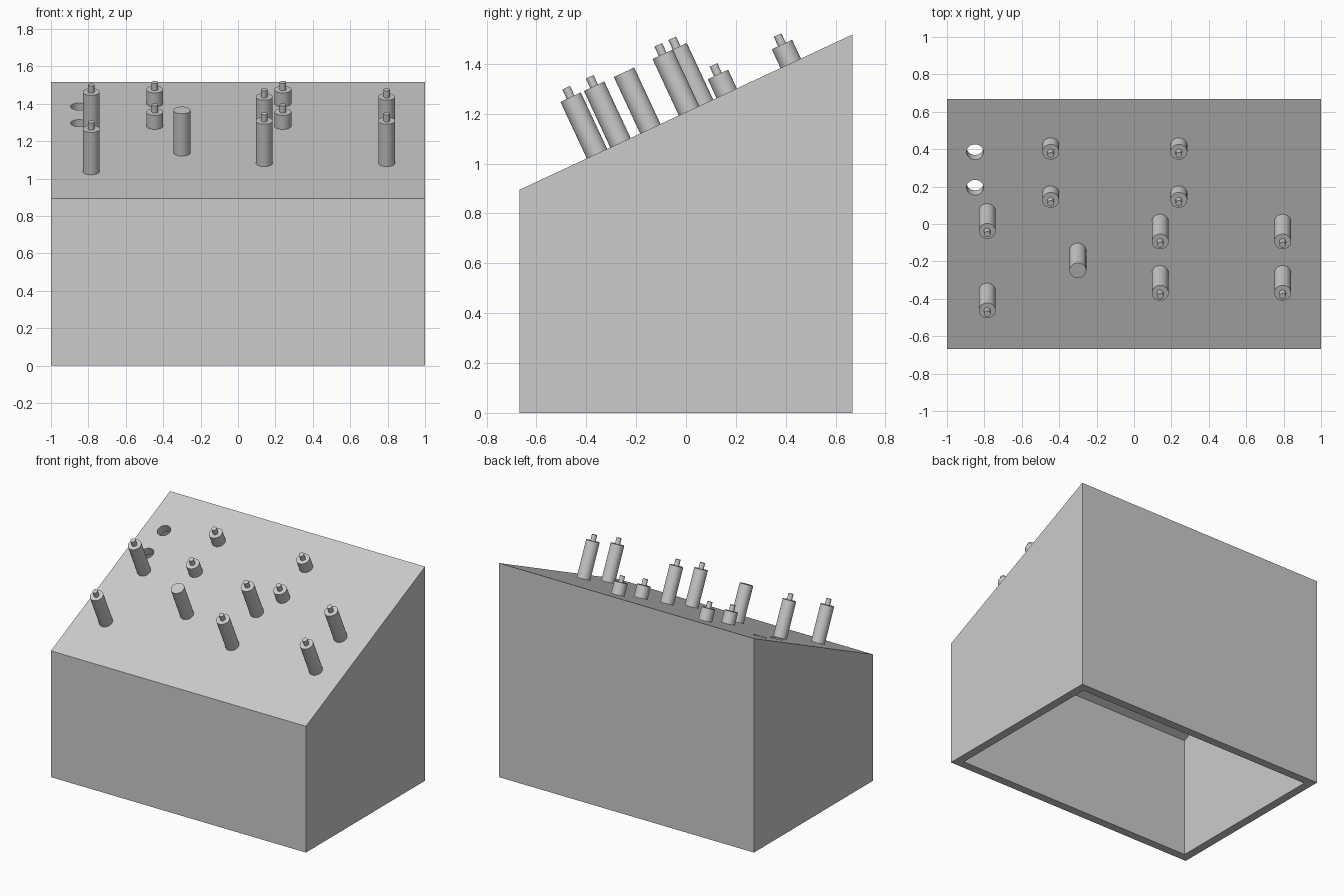
import bpy
import bmesh
import math
from mathutils import Vector, Matrix

if "Cube" in bpy.data.objects:
    bpy.data.objects.remove(bpy.data.objects["Cube"], do_unlink=True)

TILT = math.radians(25)
MID_Z = 1.206          # height of the sloped top at y = 0
WALL = 0.06
PEG_R, PIN_R = 0.045, 0.017
NORMAL = Vector((0, -math.sin(TILT), math.cos(TILT)))

grey = bpy.data.materials.new("plain grey")
grey.use_nodes = True
grey.diffuse_color = (0.6, 0.6, 0.6, 1)
grey.node_tree.nodes["Principled BSDF"].inputs["Base Color"].default_value = (0.6, 0.6, 0.6, 1)


def make_object(name, bm):
    bmesh.ops.recalc_face_normals(bm, faces=bm.faces)
    mesh = bpy.data.meshes.new(name)
    bm.to_mesh(mesh)
    bm.free()
    mesh.materials.append(grey)
    obj = bpy.data.objects.new(name, mesh)
    bpy.context.collection.objects.link(obj)
    return obj


def on_slope(x, y):
    return Vector((x, y, MID_Z + y * math.tan(TILT)))


def wedge(name, half_x, half_y, bottom, drop):
    """Box whose top follows the slope, lowered by drop."""
    bm = bmesh.new()
    front, back = (on_slope(0, s * half_y).z - drop for s in (-1, 1))
    profile = [(-half_y, bottom), (half_y, bottom), (half_y, back), (-half_y, front)]
    face = bm.faces.new([bm.verts.new((-half_x, y, z)) for y, z in profile])
    ext = bmesh.ops.extrude_face_region(bm, geom=[face])
    verts = [v for v in ext["geom"] if isinstance(v, bmesh.types.BMVert)]
    bmesh.ops.translate(bm, vec=(2 * half_x, 0, 0), verts=verts)
    return make_object(name, bm)


def add_rod(bm, x, y, radius, low, high):
    """Cylinder square to the slope, between two heights above it."""
    centre = on_slope(x, y) + NORMAL * (low + high) / 2
    bmesh.ops.create_cone(bm, cap_ends=True, segments=32, radius1=radius, radius2=radius,
                          depth=high - low,
                          matrix=Matrix.Translation(centre) @ Matrix.Rotation(TILT, 4, 'X'))


def cut(target, cutter):
    cutter.hide_render = True
    mod = target.modifiers.new("cut", 'BOOLEAN')
    mod.operation = 'DIFFERENCE'
    mod.solver = 'EXACT'
    mod.object = cutter
    bpy.context.view_layer.objects.active = target
    bpy.ops.object.modifier_apply(modifier=mod.name)
    bpy.data.objects.remove(cutter, do_unlink=True)


def smooth(obj):
    bpy.ops.object.select_all(action='DESELECT')
    obj.select_set(True)
    bpy.context.view_layer.objects.active = obj
    bpy.ops.object.shade_smooth_by_angle(angle=math.radians(30))


# Hollow case, open underneath
case = wedge("sloped_case", 1, 0.667, 0, 0)
cut(case, wedge("case_hollow", 1 - WALL, 0.667 - WALL, -0.2, WALL / math.cos(TILT)))

# Two round holes through the sloped top
for y in (0.385, 0.195):
    bm = bmesh.new()
    add_rod(bm, -0.85, y, PEG_R, -0.15, 0.1)
    cut(case, make_object("hole_cutter", bm))
smooth(case)


def peg(name, x, y, length, pin=0.042):
    bm = bmesh.new()
    add_rod(bm, x, y, PEG_R, 0, length)
    if pin:
        add_rod(bm, x, y, PIN_R, length, length + pin)
    smooth(make_object(name, bm))


# Tall pegs with pins
for x, ys in ((-0.785, (-0.357, 0.068)), (0.14, (-0.263, 0.012)), (0.795, (-0.263, 0.012))):
    for y in ys:
        peg("tall_peg", x, y, 0.25)

# Short pegs with pins
for x in (-0.445, 0.24):
    for y in (0.163, 0.42):
        peg("short_peg", x, y, 0.083)

# Tall peg without a pin
peg("plain_peg", -0.3, -0.143, 0.25, pin=0)
